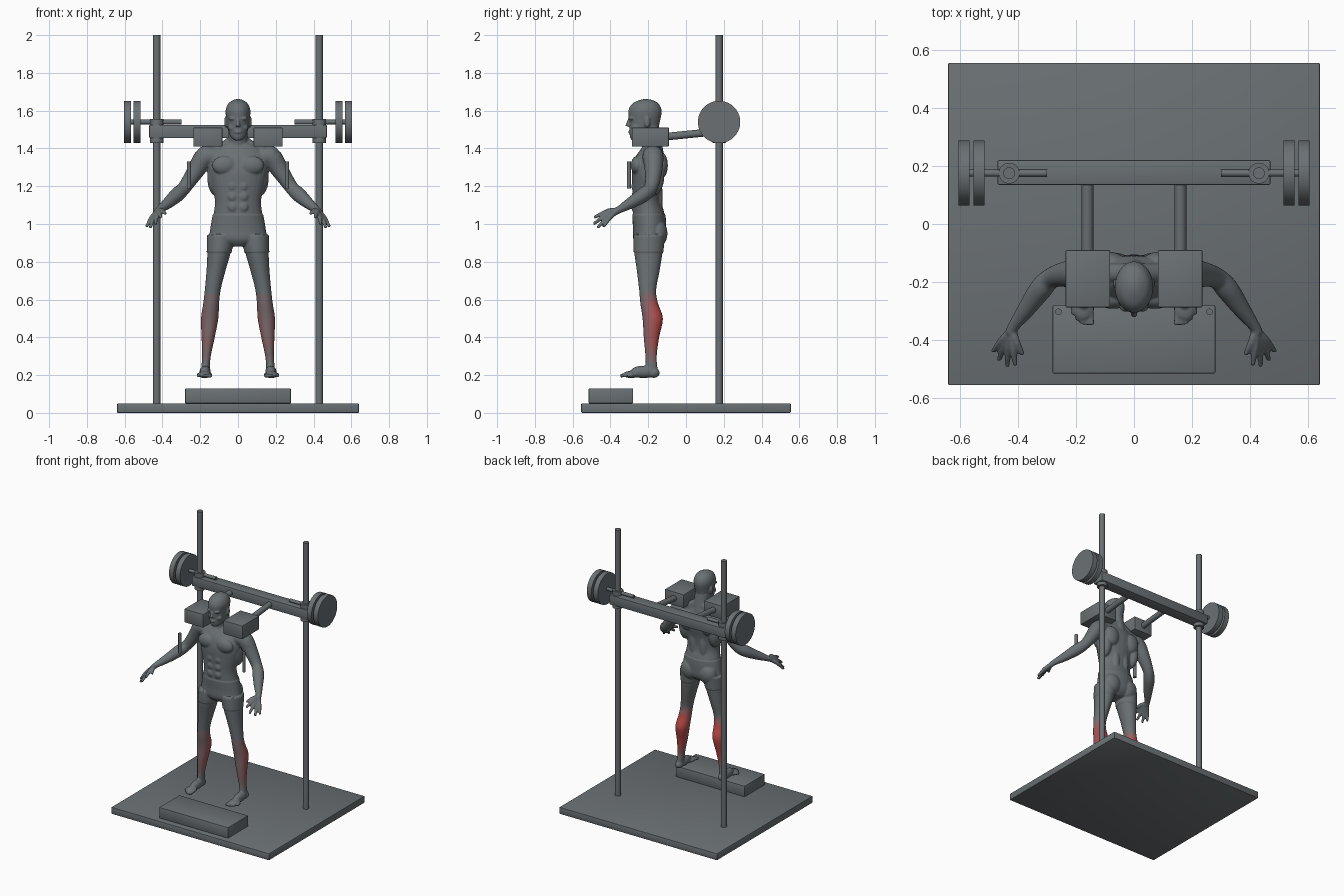
import bpy, bmesh, math
from mathutils import Vector, Matrix

cube = bpy.data.objects.get("Cube")
if cube:
    bpy.data.objects.remove(cube, do_unlink=True)


def material(name, color):
    mat = bpy.data.materials.new(name)
    mat.use_nodes = True
    mat.diffuse_color = (*color, 1)
    mat.node_tree.nodes["Principled BSDF"].inputs["Base Color"].default_value = (*color, 1)
    return mat


# Steel grey, then a ramp of tints towards the strained calf muscle
GREY, RED = Vector((.145, .163, .173)), Vector((.47, .065, .06))
STEPS = 6
grey = material("steel grey", GREY)
tints = [material(f"muscle tint {i}", GREY.lerp(RED, i / STEPS)) for i in range(1, STEPS + 1)]


def make_object(name, bm):
    bmesh.ops.recalc_face_normals(bm, faces=bm.faces)
    mesh = bpy.data.meshes.new(name)
    bm.to_mesh(mesh)
    bm.free()
    ob = bpy.data.objects.new(name, mesh)
    bpy.context.collection.objects.link(ob)
    mesh.materials.append(grey)
    return ob


def finish(ob, angle=35):
    bpy.ops.object.select_all(action='DESELECT')
    ob.select_set(True)
    bpy.context.view_layer.objects.active = ob
    for mod in list(ob.modifiers):
        bpy.ops.object.modifier_apply(modifier=mod.name)
    bpy.ops.object.shade_smooth_by_angle(angle=math.radians(angle))


def box(name, low, high, bevel=.005):
    low, high = Vector(low), Vector(high)
    bm = bmesh.new()
    bmesh.ops.create_cube(bm, size=1, matrix=Matrix.Translation((low + high) / 2)
                          @ Matrix.Diagonal((*(high - low), 1)))
    ob = make_object(name, bm)
    mod = ob.modifiers.new("Bevel", 'BEVEL')
    mod.width, mod.segments = bevel, 2
    finish(ob)


def rod(name, start, end, radius, sides=32):
    start, end = Vector(start), Vector(end)
    axis = end - start
    bm = bmesh.new()
    bmesh.ops.create_cone(bm, cap_ends=True, segments=sides, radius1=radius, radius2=radius,
                          depth=axis.length, matrix=Matrix.Translation((start + end) / 2)
                          @ axis.to_track_quat('Z', 'Y').to_matrix().to_4x4())
    finish(make_object(name, bm))


# Machine frame
box("base_plate", (-.64, -.555, 0), (.64, .555, .05))
box("foot_block", (-.28, -.515, .05), (.28, -.28, .13))
box("cross_beam", (-.47, .135, 1.455), (.47, .22, 1.525))
for side, s in (("left", 1), ("right", -1)):
    rod(side + "_guide_pole", (s * .43, .175, .05), (s * .43, .175, 2), .02)
    rod(side + "_pole_sleeve", (s * .43, .175, 1.43), (s * .43, .175, 1.555), .036)
    rod(side + "_weight_pin", (s * .3, .175, 1.54), (s * .59, .175, 1.54), .012)
    for place, x in (("inner", .515), ("outer", .567)):
        rod(f"{side}_{place}_weight", (s * x, .175, 1.54), (s * (x + .037), .175, 1.54), .112, 64)
    rod(side + "_pad_arm", (s * .16, -.1, 1.463), (s * .16, .15, 1.488), .02)
    rod(side + "_handle", (s * .26, -.302, 1.187), (s * .26, -.302, 1.33), .011)
    x1, x2 = sorted((s * .082, s * .236))
    box(side + "_shoulder_pad", (x1, -.287, 1.41), (x2, -.09, 1.51))


# Body building helpers
def refine(rows, n=4):
    """Catmull-Rom resampling of a list of equal-length tuples."""
    out = []
    for i in range(len(rows) - 1):
        a, b, c, d = (rows[min(max(j, 0), len(rows) - 1)] for j in range(i - 1, i + 3))
        for t in (k / n for k in range(n)):
            out.append([q + t / 2 * (r - p + t * (2 * p - 5 * q + 4 * r - w + t * (3 * (q - r) + w - p)))
                        for p, q, r, w in zip(a, b, c, d)])
    return out + [list(rows[-1])]


def skin(bm, rings):
    loops = [[bm.verts.new(p) for p in ring] for ring in rings]
    for a, b in zip(loops, loops[1:]):
        for i in range(len(a)):
            j = (i + 1) % len(a)
            bm.faces.new((a[i], a[j], b[j], b[i]))
    bm.faces.new(loops[0])
    bm.faces.new(loops[-1])


SIDES = 28
CIRCLE = [(math.cos(math.tau * i / SIDES), math.sin(math.tau * i / SIDES)) for i in range(SIDES)]


def loft(bm, rows):
    """Level ellipses given as x, y, z, half width, half depth."""
    skin(bm, [[(x + c * w, y + k * d, z) for c, k in CIRCLE] for x, y, z, w, d in refine(rows)])


def tube(bm, rows):
    """Round limb through points given as x, y, z, radius."""
    rows = refine(rows)
    pts = [Vector(r[:3]) for r in rows]
    rings = []
    for i, p in enumerate(pts):
        tangent = pts[min(i + 1, len(pts) - 1)] - pts[max(i - 1, 0)]
        u = tangent.cross(Vector((1, 1, 0))).normalized()
        v = tangent.cross(u).normalized()
        rings.append([p + (u * c + v * k) * rows[i][3] for c, k in CIRCLE])
    skin(bm, rings)


def blob(bm, center, size):
    bmesh.ops.create_uvsphere(bm, u_segments=24, v_segments=14, radius=1,
                              matrix=Matrix.Translation(center) @ Matrix.Diagonal((*size, 1)))


bm = bmesh.new()
# Leg and foot
loft(bm, [(.09, -.195, .94, .07, .08), (.1, -.199, .85, .062, .075), (.117, -.2, .75, .05, .06),
          (.134, -.203, .65, .042, .045), (.142, -.195, .58, .042, .047), (.15, -.176, .5, .046, .054),
          (.158, -.183, .4, .035, .041), (.167, -.185, .3, .023, .03), (.172, -.183, .24, .023, .032),
          (.174, -.18, .2, .024, .034)])
blob(bm, (.174, -.172, .212), (.027, .033, .027))
blob(bm, (.174, -.225, .217), (.03, .07, .033))
blob(bm, (.176, -.29, .203), (.036, .045, .019))
for i in range(5):
    x = .147 + i * .0155
    tip = -.347 + .004 * (i - 1) ** 2 * (i > 1)
    tube(bm, [(x, -.28, .204, .01), (x, tip + .02, .2, .009), (x, tip, .196, .01 if i else .012)])
# Arm, fingers fanning out from the wrist
tube(bm, [(.11, -.18, 1.35, .05), (.172, -.175, 1.355, .056), (.225, -.172, 1.28, .046),
          (.282, -.185, 1.195, .036), (.322, -.225, 1.155, .039), (.372, -.295, 1.11, .03),
          (.413, -.35, 1.078, .02), (.425, -.375, 1.065, .019)])
wrist = Vector((.42, -.365, 1.07))
for tip in ((.383, -.45, 1.055), (.408, -.487, 1.035), (.437, -.49, 1), (.465, -.468, .98), (.485, -.438, .985)):
    tip = Vector(tip)
    knuckle = wrist.lerp(tip, .5) + Vector((.003, 0, .008))
    tube(bm, [(*wrist, .015), (*knuckle, .013), (*tip, .008)])
# Muscle groups: deltoid, chest, side, shoulder blade, back, buttock, ear, brow, cheek
for center, size in (((.168, -.175, 1.36), (.055, .055, .055)), ((.072, -.258, 1.31), (.066, .034, .05)),
                     ((.118, -.175, 1.25), (.045, .06, .1)), ((.085, -.13, 1.31), (.055, .034, .07)),
                     ((.038, -.155, 1.14), (.032, .032, .13)), ((.07, -.152, .95), (.065, .05, .07)),
                     ((.065, -.205, 1.54), (.008, .016, .03)), ((.027, -.287, 1.558), (.024, .016, .009)),
                     ((.035, -.265, 1.51), (.02, .022, .018))):
    blob(bm, center, size)
for i in range(3):
    blob(bm, (.028, -.272, 1.09 + i * .055), (.027, .017, .028))
# Slope from neck to shoulder
tube(bm, [(.02, -.17, 1.44, .034), (.09, -.17, 1.395, .034), (.16, -.172, 1.37, .04)])
# Mirror the half figure
copy = bmesh.ops.duplicate(bm, geom=bm.verts[:] + bm.edges[:] + bm.faces[:])["geom"]
bmesh.ops.scale(bm, vec=(-1, 1, 1), verts=[g for g in copy if isinstance(g, bmesh.types.BMVert)])
# Trunk, neck, head, nose and lips
loft(bm, [(0, -.2, .885, .05, .05), (0, -.195, .92, .14, .08), (0, -.193, .98, .142, .084),
          (0, -.197, 1.05, .13, .084), (0, -.206, 1.12, .122, .076), (0, -.205, 1.2, .138, .08),
          (0, -.198, 1.28, .155, .088), (0, -.19, 1.35, .15, .08), (0, -.182, 1.4, .12, .055),
          (0, -.18, 1.43, .06, .045)])
tube(bm, [(0, -.172, 1.36, .056), (0, -.18, 1.43, .052), (0, -.195, 1.51, .052)])
loft(bm, [(0, -.272, 1.443, .02, .016), (0, -.25, 1.463, .04, .047), (0, -.226, 1.5, .054, .073),
          (0, -.219, 1.55, .061, .083), (0, -.217, 1.6, .066, .088), (0, -.215, 1.637, .052, .07),
          (0, -.212, 1.656, .026, .034), (0, -.212, 1.662, .005, .006)])
tube(bm, [(0, -.298, 1.558, .008), (0, -.307, 1.535, .009), (0, -.309, 1.517, .013)])
blob(bm, (0, -.293, 1.487), (.022, .013, .009))

# Fuse into one smooth skin
body = make_object("standing_figure", bm)
remesh = body.modifiers.new("Remesh", 'REMESH')
remesh.mode, remesh.voxel_size = 'VOXEL', .005
smooth = body.modifiers.new("Smooth", 'SMOOTH')
smooth.factor, smooth.iterations = .5, 4
finish(body, 50)
mesh = body.data
mesh.materials.clear()
for mat in [grey] + tints:
    mesh.materials.append(mat)

# Shorts stand slightly proud of the skin
moves = [(v, v.normal.copy()) for v in mesh.vertices if .848 < v.co.z < 1.052 and abs(v.co.x) < .22]
for v, normal in moves:
    v.co += normal * .004

# Lower legs redden towards the back of the calf
for face in mesh.polygons:
    x, y, z = face.center
    if .25 < z < .66:
        fade = min(1, (.66 - z) / .08, (z - .25) / .12)
        back = min(max((y + .225) / .075, 0), 1)
        face.material_index = round(STEPS * fade * (.22 + .78 * back))
    else:
        face.material_index = 0
